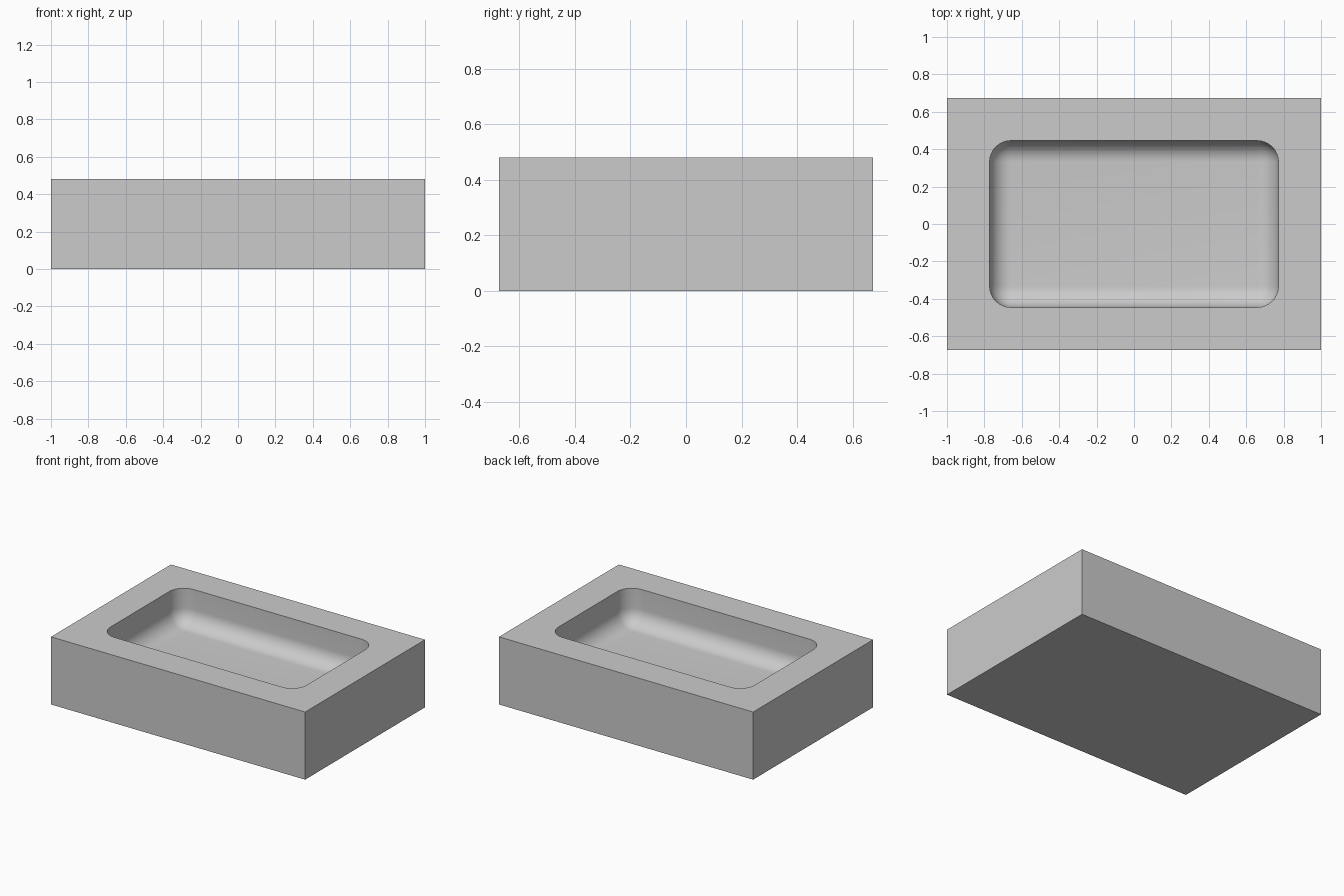
import bpy
import bmesh

old = bpy.data.objects.get("Cube")
if old:
    bpy.data.objects.remove(old, do_unlink=True)

W, D, H = 2.0, 1.347, 0.481   # block size
RIM = 0.228                   # rim width around the basin
DEPTH = 0.255                 # basin depth
R = 0.114                     # basin corner and floor fillet radius

grey = bpy.data.materials.new("light grey")
grey.use_nodes = True
colour = (0.6, 0.6, 0.6, 1)
grey.diffuse_color = colour
grey.node_tree.nodes["Principled BSDF"].inputs["Base Color"].default_value = colour


def box(name, w, d, z0, z1, fillet=0):
    """Box centred on the z axis, optionally filleted except around its top."""
    bm = bmesh.new()
    bmesh.ops.create_cube(bm, size=1)
    for v in bm.verts:
        v.co.x *= w
        v.co.y *= d
        v.co.z = z1 if v.co.z > 0 else z0
    if fillet:
        edges = [e for e in bm.edges if min(v.co.z for v in e.verts) < z1]
        bmesh.ops.bevel(bm, geom=edges, offset=fillet, offset_type='OFFSET',
                        segments=12, profile=0.5, affect='EDGES')
    mesh = bpy.data.meshes.new(name)
    bm.to_mesh(mesh)
    bm.free()
    mesh.materials.append(grey)
    obj = bpy.data.objects.new(name, mesh)
    bpy.context.collection.objects.link(obj)
    return obj


# Solid block and the rounded cutter that hollows its basin
tray = box("tray_block", W, D, 0, H)
cutter = box("basin_cutter", W - 2 * RIM, D - 2 * RIM, H - DEPTH, H + 0.2, R)
cutter.hide_render = True

cut = tray.modifiers.new("basin", 'BOOLEAN')
cut.operation = 'DIFFERENCE'
cut.solver = 'EXACT'
cut.object = cutter

bpy.ops.object.select_all(action='DESELECT')
tray.select_set(True)
bpy.context.view_layer.objects.active = tray
bpy.ops.object.modifier_apply(modifier=cut.name)
bpy.data.objects.remove(cutter, do_unlink=True)

# Smooth basin fillets, crisp rim and outer edges
bpy.ops.object.shade_smooth_by_angle(angle=0.6)
